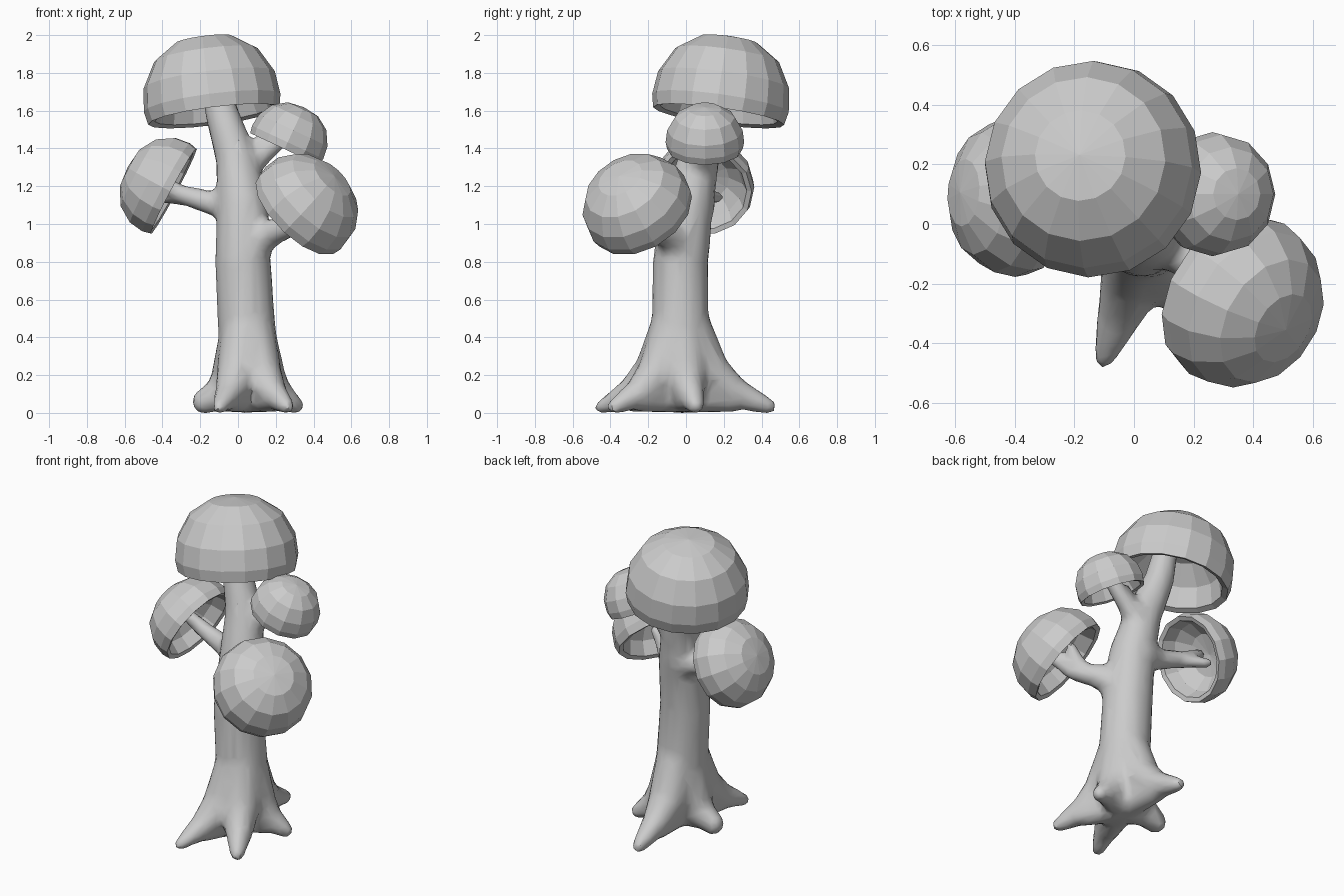
import bpy, bmesh, math
from mathutils import Vector, Matrix

if "Cube" in bpy.data.objects:
    bpy.data.objects.remove(bpy.data.objects["Cube"])


def new_object(name, bm):
    mesh = bpy.data.meshes.new(name)
    bmesh.ops.recalc_face_normals(bm, faces=bm.faces)
    bm.to_mesh(mesh)
    bm.free()
    ob = bpy.data.objects.new(name, mesh)
    bpy.context.collection.objects.link(ob)
    return ob


def limb(bm, nodes):
    """Tapered limb through (x, y, z, radius) nodes."""
    for i, (x, y, z, r) in enumerate(nodes):
        p = Vector((x, y, z))
        bmesh.ops.create_icosphere(bm, subdivisions=2, radius=r, matrix=Matrix.Translation(p))
        if i:
            px, py, pz, pr = nodes[i - 1]
            q = Vector((px, py, pz))
            d = p - q
            m = Matrix.Translation((p + q) / 2) @ d.to_track_quat('Z', 'Y').to_matrix().to_4x4()
            bmesh.ops.create_cone(bm, cap_ends=True, segments=14, radius1=pr, radius2=r,
                                  depth=d.length, matrix=m)


# Hollow dome profile: (radius, height) from outer top, round the rim, to inner top
DOME = [(0, 1), (.42, .95), (.76, .75), (.96, .43), (1, .13), (.96, -.04),
        (.86, -.01), (.76, .28), (.48, .53), (0, .62)]


def cap(name, centre, axis, radius, height, sides=14):
    bm = bmesh.new()
    rings = []
    for r, h in DOME:
        n = sides if r else 1
        rings.append([bm.verts.new((radius * r * math.cos(2 * math.pi * k / n),
                                    radius * r * math.sin(2 * math.pi * k / n),
                                    height * h)) for k in range(n)])
    for a, b in zip(rings, rings[1:]):
        for k in range(sides):
            j = (k + 1) % sides
            quad = [a[k % len(a)], a[j % len(a)], b[j % len(b)], b[k % len(b)]]
            bm.faces.new(list(dict.fromkeys(quad)))
    rot = Vector(axis).to_track_quat('Z', 'Y').to_matrix().to_4x4()
    bm.transform(Matrix.Translation(centre) @ rot)
    return new_object(name, bm)


# Trunk
bm = bmesh.new()
limb(bm, [(.05, -.02, .18, .17), (.05, -.03, .4, .155), (.025, -.03, .8, .15), (.025, .01, 1.1, .138),
          (-.01, .07, 1.35, .11), (-.09, .12, 1.6, .09), (-.12, .16, 1.84, .07)])

# Roots
for x, y, r in [(-.1, -.45, .04), (.26, -.38, .045), (.305, .05, .05), (.03, .44, .045), (-.18, -.02, .07)]:
    sx, sy = .05, -.03
    at = lambda t: (sx + (x - sx) * t, sy + (y - sy) * t)
    limb(bm, [(*at(.1), .46, .12), (*at(.3), .23, .12), (*at(.6), .12, .085), (x, y, r, r)])
    # Filled underside
    limb(bm, [(sx, sy, .1, .09), (*at(.6), .085, .07)])

# Branches with small forks inside the caps
limb(bm, [(0, .04, 1.1, .12), (-.14, .06, 1.11, .065), (-.32, .09, 1.165, .05), (-.44, .07, 1.25, .04)])
limb(bm, [(-.28, .09, 1.14, .045), (-.42, .17, 1.14, .035)])
limb(bm, [(.04, -.02, .88, .13), (.17, -.1, .95, .075), (.29, -.21, .99, .055), (.42, -.33, 1.15, .045)])
limb(bm, [(.24, -.16, .97, .045), (.34, -.17, 1.12, .035)])
limb(bm, [(0, .07, 1.28, .1), (.13, .09, 1.37, .06), (.28, .1, 1.5, .045)])
limb(bm, [(.1, .09, 1.36, .045), (.14, .09, 1.47, .035)])

trunk = new_object("trunk_roots_and_branches", bm)
fuse = trunk.modifiers.new("fuse", 'REMESH')
fuse.mode = 'VOXEL'
fuse.voxel_size = .018
blend = trunk.modifiers.new("blend", 'SMOOTH')
blend.factor = .5
blend.iterations = 16
facet = trunk.modifiers.new("facet", 'DECIMATE')
facet.ratio = .12
bpy.context.view_layer.objects.active = trunk
trunk.select_set(True)
for m in ("fuse", "blend", "facet"):
    bpy.ops.object.modifier_apply(modifier=m)
bpy.ops.object.shade_smooth_by_angle(angle=math.radians(35))
# Rest the roots on the ground
low = min(v.co.z for v in trunk.data.vertices)
for v in trunk.data.vertices:
    v.co.z -= low * max(0, 1 - v.co.z)

# Foliage caps
cap("top_cap", (-.13, .175, 1.588), (-.13, .14, 1), .365, .415, 16)
cap("left_cap", (-.35, .09, 1.178), (-.88, .06, .47), .27, .265)
cap("right_cap", (.32, -.235, 1.058), (.63, -.4, .65), .298, .298)
cap("small_cap", (.25, .1, 1.405), (.42, 0, .9), .208, .235, 12)
